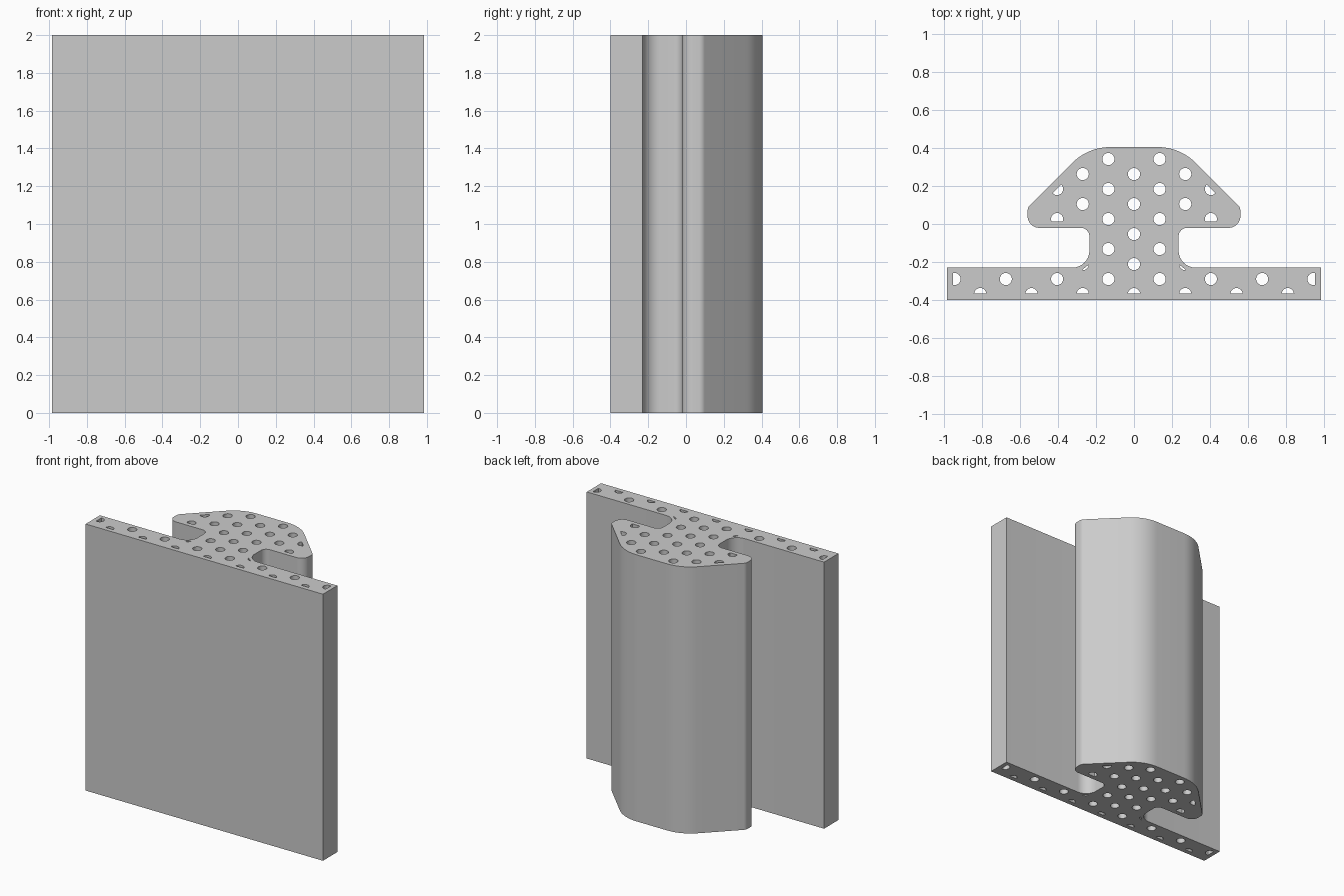
import bpy
import math
from mathutils import Vector

cube = bpy.data.objects.get("Cube")
if cube:
    bpy.data.objects.remove(cube, do_unlink=True)

HEIGHT = 2.0
HOLE_RADIUS = 0.032
PITCH_X, PITCH_Y = 0.135, 0.079
ROW_ZERO = 0.026

grey = bpy.data.materials.new("plain grey")
grey.use_nodes = True
grey.diffuse_color = (0.6, 0.6, 0.6, 1)
grey.node_tree.nodes["Principled BSDF"].inputs["Base Color"].default_value = (0.6, 0.6, 0.6, 1)


def rounded(corners, steps=10):
    """Outline with each (x, y, radius) corner replaced by a tangent arc."""
    points = []
    for i, (x, y, radius) in enumerate(corners):
        p = Vector((x, y))
        if radius == 0:
            points.append(p)
            continue
        a = (Vector(corners[i - 1][:2]) - p).normalized()
        b = (Vector(corners[(i + 1) % len(corners)][:2]) - p).normalized()
        half = math.acos(a.dot(b)) / 2
        centre = p + (a + b).normalized() * radius / math.sin(half)
        start = p + a * radius / math.tan(half) - centre
        end = p + b * radius / math.tan(half) - centre
        for k in range(steps + 1):
            points.append(centre + start.lerp(end, k / steps).normalized() * radius)
    return points


def clip(points, normal, limit):
    """Keep the part of a convex outline where point . normal <= limit."""
    kept = []
    for p, q in zip(points, points[1:] + points[:1]):
        dp, dq = p.dot(normal) - limit, q.dot(normal) - limit
        if dp <= 0:
            kept.append(p)
        if dp * dq < 0:
            kept.append(p.lerp(q, dp / (dp - dq)))
    return kept


def hole(centre):
    """Round bore outline."""
    return [centre + Vector((math.cos(t), math.sin(t))) * HOLE_RADIUS
            for t in (math.tau * k / 24 for k in range(24))]


def mirrored(points):
    return [Vector((-p.x, p.y)) for p in reversed(points)]


# Right half of the section: plate, neck fillet, neck, head
half_section = [(0.985, -0.4, 0), (0.985, -0.23, 0), (0.235, -0.23, 0.09),
                (0.235, -0.02, 0.045), (0.56, -0.02, 0.06), (0.56, 0.087, 0.04),
                (0.242, 0.405, 0.28)]
outline = rounded(half_section + [(-x, y, r) for x, y, r in reversed(half_section)])

# Bores, trimmed where they come near the outer wall
bores = []
rows_by_column = {0: (3, 1, -1, -3, -5), 1: (4, 2, 0, -2, -4), 2: (3, 1, -3, -5),
                  3: (2, 0, -4), 4: (-5,), 5: (-4,), 6: (-5,), 7: (-4,)}
for col, rows in rows_by_column.items():
    for row in rows:
        centre = Vector((col * PITCH_X, ROW_ZERO + row * PITCH_Y))
        bore = clip(hole(centre), Vector((0, -1)), 0.366)
        bore = clip(bore, Vector((1, 0)), 0.953)
        if (col, row) == (3, 2):
            bore = clip(bore, Vector((1, 1)), 0.592)
        if (col, row) == (3, 0):
            bore = clip(bore, Vector((0, -1)), -0.013)
        if (col, row) == (2, -3):
            # Only a sliver is left beside the neck fillet
            normal = Vector((0.62, 0.78))
            bore = clip(bore, normal, normal.dot(centre) - 0.022)
        bores.append(bore)
        if col:
            bores.append(mirrored(bore))

# Extruded section with through bores
curve = bpy.data.curves.new("bored_rail", "CURVE")
curve.dimensions = "2D"
curve.fill_mode = "BOTH"
curve.extrude = HEIGHT / 2
for points in [outline] + bores:
    spline = curve.splines.new("POLY")
    spline.points.add(len(points) - 1)
    for target, p in zip(spline.points, points):
        target.co = (p.x, p.y, 0, 1)
    spline.use_cyclic_u = True
curve.materials.append(grey)

rail = bpy.data.objects.new("bored_rail", curve)
bpy.context.collection.objects.link(rail)
rail.location.z = HEIGHT / 2
bpy.ops.object.select_all(action="DESELECT")
rail.select_set(True)
bpy.context.view_layer.objects.active = rail
bpy.ops.object.convert(target="MESH")

# Weld the caps to the walls and smooth the rounded sides
bpy.ops.object.mode_set(mode="EDIT")
bpy.ops.mesh.select_all(action="SELECT")
bpy.ops.mesh.remove_doubles(threshold=0.0001)
bpy.ops.mesh.normals_make_consistent(inside=False)
bpy.ops.object.mode_set(mode="OBJECT")
bpy.ops.object.shade_smooth_by_angle(angle=math.radians(30))
